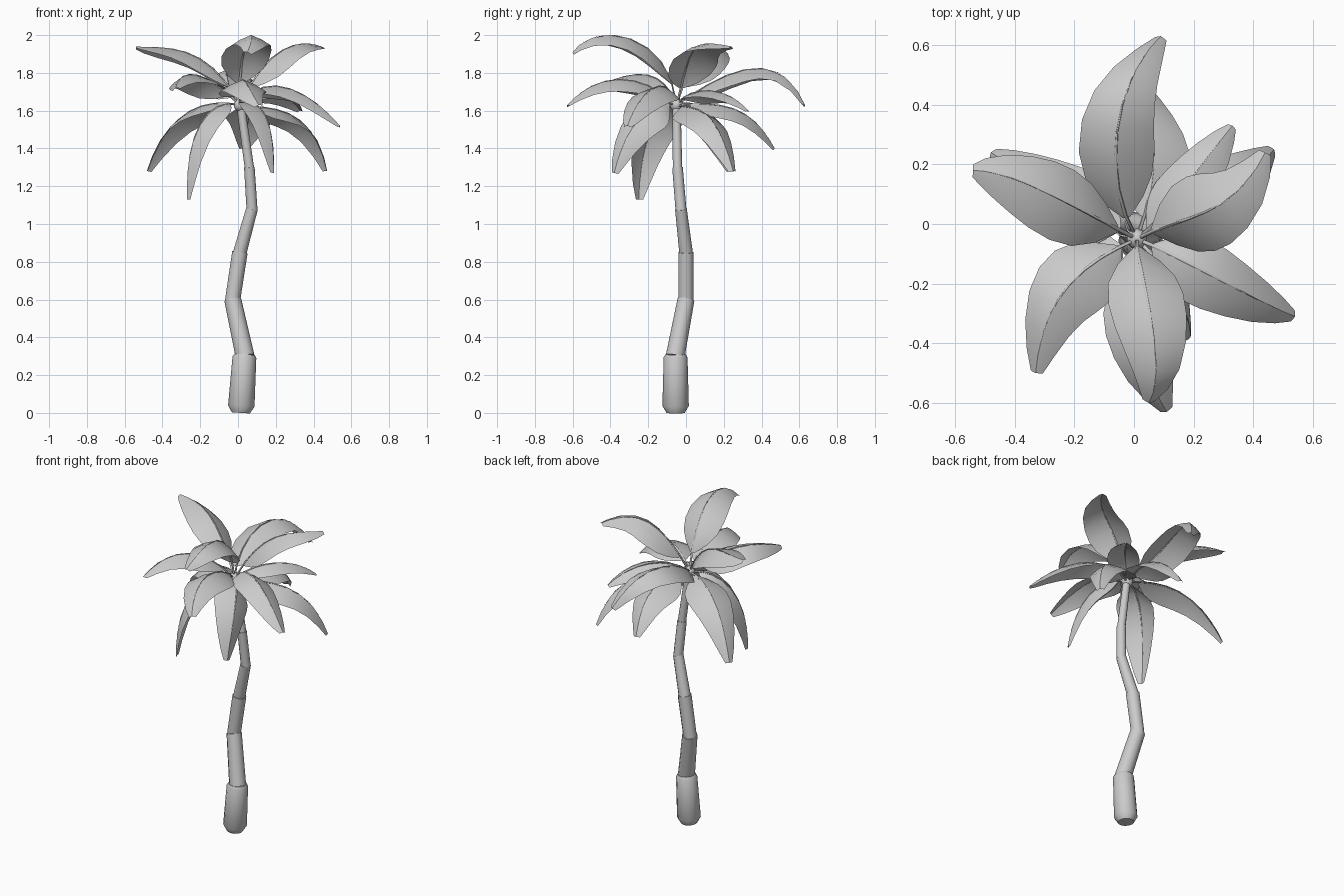
import bpy
import bmesh
import math
from mathutils import Vector

cube = bpy.data.objects.get("Cube")
if cube:
    bpy.data.objects.remove(cube)

grey = bpy.data.materials.new("plain_grey")
grey.use_nodes = True
grey.diffuse_color = (0.6, 0.6, 0.6, 1)
grey.node_tree.nodes["Principled BSDF"].inputs["Base Color"].default_value = (0.6, 0.6, 0.6, 1)


def finish(bm, name, angle):
    bmesh.ops.recalc_face_normals(bm, faces=bm.faces)
    mesh = bpy.data.meshes.new(name)
    bm.to_mesh(mesh)
    bm.free()
    mesh.materials.append(grey)
    obj = bpy.data.objects.new(name, mesh)
    bpy.context.collection.objects.link(obj)
    bpy.ops.object.select_all(action="DESELECT")
    obj.select_set(True)
    bpy.context.view_layer.objects.active = obj
    bpy.ops.object.shade_smooth_by_angle(angle=math.radians(angle))


def tube(bm, points, radii, sides):
    """Capped tube with rings square to the line from first to last point."""
    axis = (points[-1] - points[0]).normalized()
    turn = Vector((0, 0, 1)).rotation_difference(axis)
    rings = []
    for p, r in zip(points, radii):
        angles = [math.tau * i / sides for i in range(sides)]
        rings.append([bm.verts.new(p + turn @ Vector((r * math.cos(a), r * math.sin(a), 0)))
                      for a in angles])
    for low, high in zip(rings, rings[1:]):
        for i in range(sides):
            j = (i + 1) % sides
            bm.faces.new((low[i], low[j], high[j], high[i]))
    bm.faces.new(rings[0][::-1])
    bm.faces.new(rings[-1])


# Trunk: stacked tapering segments, each stepped in from the one below
joints = [Vector(p) for p in ((0.015, -0.055, 0), (0.035, -0.055, 0.31), (-0.028, 0, 0.6),
                              (0.01, 0, 0.85), (0.074, -0.027, 1.08), (0.06, -0.045, 1.3),
                              (0.015, -0.05, 1.62))]
bottom_radii = (0.07, 0.05, 0.04, 0.036, 0.029, 0.025)
top_radii = (0.06, 0.045, 0.041, 0.031, 0.028, 0.022)
for n, (a, b) in enumerate(zip(joints, joints[1:])):
    bm = bmesh.new()
    if n == 0:
        points = [a, a.lerp(b, 0.12), a.lerp(b, 0.95), b]
        radii = [0.048, bottom_radii[0], 0.063, 0.054]
    else:
        points = [a.lerp(b, -0.04), b]
        radii = [bottom_radii[n], top_radii[n]]
    tube(bm, points, radii, 12)
    finish(bm, f"trunk_segment_{n + 1}", 40)

# Crown: knob the fronds grow from
hub = Vector((0.01, -0.05, 1.63))
bm = bmesh.new()
bmesh.ops.create_uvsphere(bm, u_segments=10, v_segments=6, radius=0.035)
bmesh.ops.translate(bm, verts=bm.verts, vec=hub)
finish(bm, "crown_knob", 60)

# Fronds: roll in degrees (right edge raised), width factor, then midrib points and tip
FRONDS = {
    "upper_front": (0, 1, (0.03, -0.18, 1.91), (0.07, -0.41, 2.0), (0.05, -0.6, 1.91)),
    "upper_right": (-12, 1, (-0.18, 0.05, 1.86), (-0.37, 0.14, 1.93), (-0.54, 0.18, 1.94)),
    "upper_left": (8, 1.05, (0.16, 0.01, 1.86), (0.31, 0.08, 1.95), (0.44, 0.24, 1.94)),
    "middle_back": (0, 1, (-0.06, 0.18, 1.77), (-0.03, 0.43, 1.82), (0.09, 0.63, 1.63)),
    "middle_left": (8, 0.9, (0.18, -0.13, 1.73), (0.37, -0.23, 1.67), (0.54, -0.31, 1.52)),
    "middle_right": (-6, 1, (-0.15, -0.14, 1.76), (-0.27, -0.28, 1.79), (-0.33, -0.5, 1.72)),
    "middle_front": (0, 1, (0.02, -0.25, 1.75), (0.04, -0.45, 1.75), (0.11, -0.63, 1.63)),
    "middle_back_left": (10, 0.85, (0.12, 0.06, 1.7), (0.23, 0.2, 1.69), (0.33, 0.33, 1.6)),
    "lower_back_right": (-4, 1, (-0.17, 0.05, 1.63), (-0.34, 0.15, 1.53), (-0.48, 0.24, 1.28)),
    "lower_back": (0, 1, (0.06, 0.16, 1.63), (0.06, 0.33, 1.57), (0.03, 0.47, 1.4)),
    "lower_front_left": (35, 0.95, (0.11, -0.17, 1.62), (0.17, -0.29, 1.5), (0.19, -0.38, 1.27)),
    "lower_front_right": (-14, 0.95, (-0.14, -0.13, 1.6), (-0.24, -0.21, 1.43), (-0.27, -0.25, 1.13)),
    "lower_back_left": (0, 1, (0.18, 0.05, 1.61), (0.35, 0.15, 1.53), (0.47, 0.25, 1.28)),
}
# Blade half width along the midrib
OUTLINE = ((0.11, 0.014), (0.17, 0.07), (0.26, 0.112), (0.38, 0.127), (0.52, 0.122),
           (0.66, 0.105), (0.8, 0.08), (0.92, 0.05), (1, 0.022))


def along(points, t):
    """Cubic through four evenly spaced points."""
    total = Vector()
    for i, p in enumerate(points):
        weight = 1
        for j in range(4):
            if j != i:
                weight *= (3 * t - j) / (i - j)
        total += p * weight
    return total


for name, (roll, width, *shape) in FRONDS.items():
    path = [hub] + [Vector(p) for p in shape]
    scale = width * min(1, (path[3] - hub).length / 0.55)
    straight = (path[3] - hub).cross(Vector((0, 0, 1))).normalized()
    roll = math.radians(roll)

    # Roof-shaped blade, arched on both sides of the midrib
    bm = bmesh.new()
    rows = []
    for t, half in OUTLINE:
        tangent = (along(path, t) - along(path, t - 0.02)).normalized()
        level = (straight - tangent * straight.dot(tangent)).normalized()
        above = level.cross(tangent)
        side = level * math.cos(roll) + above * math.sin(roll)
        up = above * math.cos(roll) - level * math.sin(roll)
        half *= scale
        rows.append([bm.verts.new(along(path, t) + side * half * u - up * half * drop)
                     for u, drop in ((-1, 0.52), (-0.55, 0.23), (0, 0), (0.55, 0.23), (1, 0.52))])
    for near, far in zip(rows, rows[1:]):
        for i in range(4):
            bm.faces.new((near[i], near[i + 1], far[i + 1], far[i]))
    finish(bm, f"{name}_blade", 40)

    # Tapering stem and midrib
    bm = bmesh.new()
    steps = [i / 8 for i in range(8)]
    tube(bm, [along(path, t) for t in steps], [0.007 * (1 - t) for t in steps], 6)
    finish(bm, f"{name}_midrib", 60)
